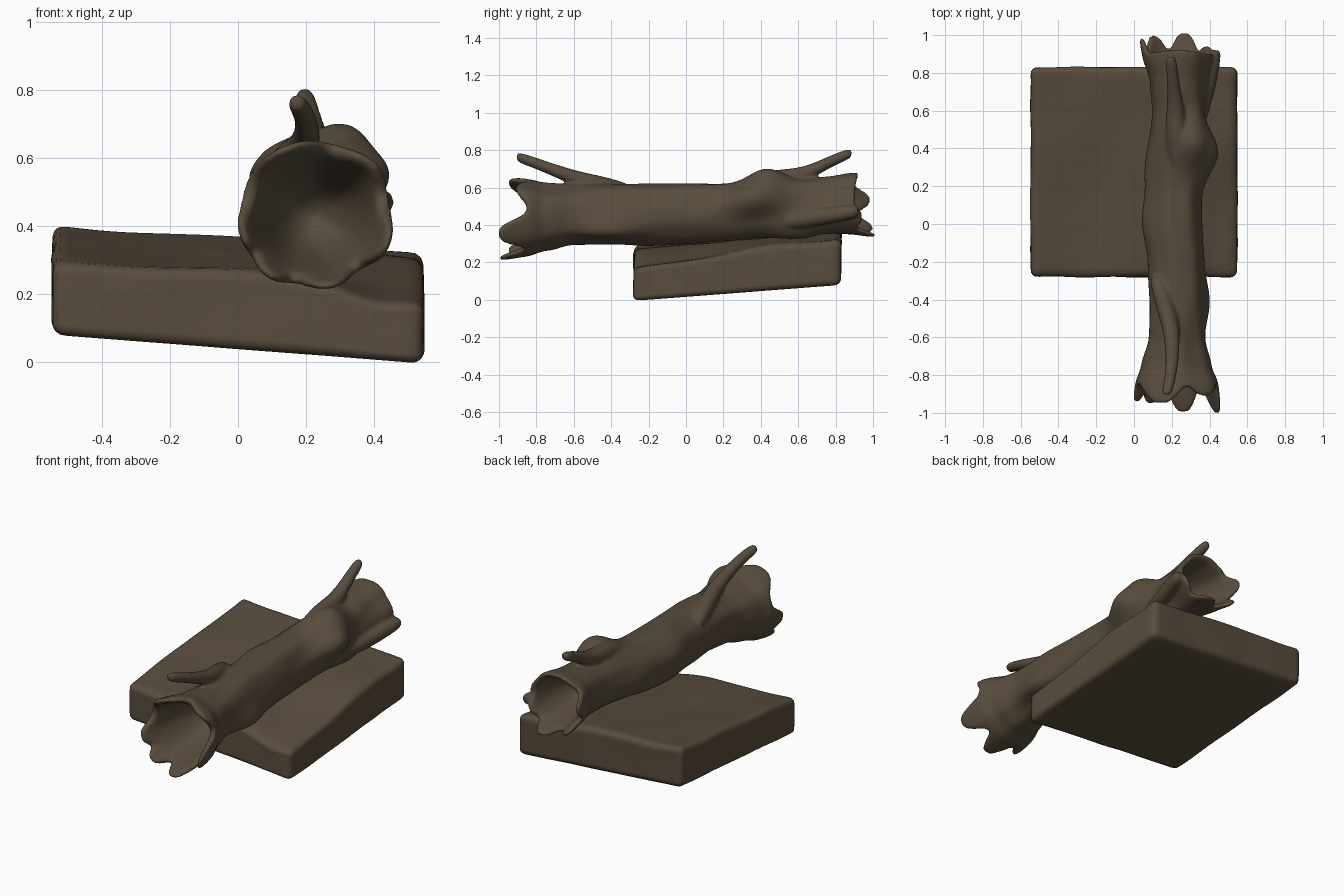
import bpy, bmesh, math
from mathutils import Vector, noise

cube = bpy.data.objects.get("Cube")
if cube:
    bpy.data.objects.remove(cube)

bark = bpy.data.materials.new("dark_brown_bark")
bark.use_nodes = True
colour = (0.098, 0.073, 0.047, 1)
bark.diffuse_color = colour
bsdf = bark.node_tree.nodes["Principled BSDF"]
bsdf.inputs["Base Color"].default_value = colour
bsdf.inputs["Roughness"].default_value = 0.9


def finish(name, bm):
    bmesh.ops.recalc_face_normals(bm, faces=bm.faces)
    for f in bm.faces:
        f.smooth = True
    mesh = bpy.data.meshes.new(name)
    bm.to_mesh(mesh)
    bm.free()
    mesh.materials.append(bark)
    obj = bpy.data.objects.new(name, mesh)
    bpy.context.scene.collection.objects.link(obj)
    return obj


def loft(bm, rings):
    """Skin a list of point rings and close both ends."""
    loops = [[bm.verts.new(p) for p in ring] for ring in rings]
    n = len(loops[0])
    for a, b in zip(loops, loops[1:]):
        for i in range(n):
            j = (i + 1) % n
            bm.faces.new((a[i], a[j], b[j], b[i]))
    bm.faces.new(loops[0][::-1])
    bm.faces.new(loops[-1])


def branch(bm, points):
    """Tapered limb running along y; each point is x, y, z, radius."""
    first, last = points[0], points[-1]
    points = [(*first[:3], first[3] * 0.4)] + points + [(*last[:3], last[3] * 0.5)]
    rings = []
    for x, y, z, r in points:
        rings.append([(x + r * math.cos(k * math.tau / 12), y, z + r * math.sin(k * math.tau / 12))
                      for k in range(12)])
    loft(bm, rings)


# Hollow log: trunk stations are y, centre x, centre z, x radius, z radius
SEGS = 72
trunk = [
    (-0.85, 0.223, 0.43, 0.217, 0.21),
    (-0.75, 0.222, 0.438, 0.185, 0.185),
    (-0.6, 0.225, 0.455, 0.15, 0.16),
    (-0.4, 0.232, 0.46, 0.15, 0.157),
    (-0.2, 0.226, 0.457, 0.152, 0.16),
    (0.0, 0.208, 0.46, 0.163, 0.162),
    (0.2, 0.215, 0.468, 0.152, 0.16),
    (0.4, 0.23, 0.48, 0.15, 0.152),
    (0.6, 0.24, 0.49, 0.142, 0.148),
    (0.75, 0.235, 0.505, 0.148, 0.155),
    (0.9, 0.23, 0.515, 0.185, 0.168),
]
# Knots and swellings: y, angle, height, length, angular width
knots = [(0.43, 68, 0.09, 0.12, 30), (0.37, 20, 0.075, 0.13, 26), (-0.42, -32, 0.05, 0.15, 20),
         (0.33, 180, 0.02, 0.1, 30), (0.6, -65, 0.03, 0.12, 28), (-0.4, 120, 0.015, 0.12, 20),
         (0.08, 20, -0.012, 0.1, 20), (0.6, 10, -0.015, 0.1, 20),
         (-0.9, 40, 0.022, 0.12, 22), (-0.9, 140, 0.015, 0.12, 20)]
# Torn rim teeth: angle, length, angular width
front_teeth = [(-20, 0.155, 22), (-80, 0.15, 21), (-128, 0.105, 17), (195, 0.095, 20),
               (112, 0.1, 28), (48, 0.06, 20)]
back_teeth = [(174, 0.085, 20), (229, 0.1, 21), (281, 0.115, 21), (332, 0.045, 20), (90, 0.02, 50)]


def turn(angle, target):
    return (math.degrees(angle) - target + 180) % 360 - 180


def tooth(angle, teeth):
    return max(t[1] * math.exp(-abs(turn(angle, t[0]) / t[2]) ** 3.2) for t in teeth)


def swelling(y, angle):
    return sum(h * math.exp(-((y - ky) / length) ** 2 - (turn(angle, a) / width) ** 2)
               for ky, a, h, length, width in knots)


def ring(station, scale=1.0, reach=0.0, y=None):
    y0, cx, cz, rx, rz = station
    side, teeth = (-1, front_teeth) if y0 < 0 else (1, back_teeth)
    y0 = y0 if y is None else y
    points = []
    for k in range(SEGS):
        a = k * math.tau / SEGS
        c, s = math.cos(a), math.sin(a)
        r = scale * (1 + 0.09 * noise.noise(Vector((c * 1.6, y0 * 3, s * 1.6))))
        spike = reach * tooth(a, teeth)
        out = scale * swelling(y0, a) + 0.17 * spike
        points.append((cx + (rx * r + out) * c, y0 + side * spike, cz + (rz * r + out) * s))
    return points


def mouth(station):
    """Rings from the bottom of the hollow out to the torn rim."""
    y, side = station[0], -1 if station[0] < 0 else 1
    cup = [ring(station, sc, 0, y - side * depth)
           for sc, depth in ((0.04, 0.36), (0.3, 0.33), (0.52, 0.24), (0.68, 0.12), (0.8, 0.0))]
    return cup + [ring(station, 0.84, 0.6), ring(station, 0.87, 1.03),
                  ring(station, 0.99, 1.03), ring(station, 1.0, 0.6)]


body = []
for a, b in zip(trunk, trunk[1:]):
    for i in range(4):
        t = i / 4
        e = t * t * (3 - 2 * t)
        body.append((a[0] + (b[0] - a[0]) * t, *[p + (q - p) * e for p, q in zip(a[1:], b[1:])]))
body.append(trunk[-1])

bm = bmesh.new()
loft(bm, mouth(trunk[0]) + [ring(s) for s in body] + mouth(trunk[-1])[::-1])

# Broken limbs and side splinter
branch(bm, [(0.12, -0.28, 0.57, 0.045), (0.16, -0.42, 0.605, 0.055), (0.2, -0.55, 0.635, 0.048),
            (0.205, -0.7, 0.69, 0.037), (0.195, -0.8, 0.73, 0.033), (0.172, -0.905, 0.765, 0.031)])
branch(bm, [(0.23, 0.3, 0.6, 0.05), (0.225, 0.45, 0.64, 0.06), (0.22, 0.58, 0.65, 0.052),
            (0.215, 0.68, 0.69, 0.041), (0.205, 0.78, 0.745, 0.034), (0.195, 0.885, 0.785, 0.031)])
branch(bm, [(0.31, 0.45, 0.42, 0.045), (0.35, 0.6, 0.425, 0.052), (0.395, 0.75, 0.45, 0.048),
            (0.428, 0.92, 0.475, 0.041)])
log = finish("hollow_log", bm)
log.modifiers.new("Round", 'SUBSURF').levels = 1
log.modifiers["Round"].render_levels = 1
remesh = log.modifiers.new("Fuse", 'REMESH')
remesh.mode = 'VOXEL'
remesh.voxel_size = 0.009
remesh.use_smooth_shade = True
soften = log.modifiers.new("Soften", 'SMOOTH')
soften.factor = 0.5
soften.iterations = 10

# Tilted slab with a worn, uneven top
HALF = Vector((0.547, 0.555, 0.11))
ROUND = 0.035


def top_height(x, y):
    u, v = (x + 0.55) / 1.1, (y + 0.555) / 1.11
    h = (0.30 * (1 - u) + 0.175 * u) * (1 - v) + (0.405 * (1 - u) + 0.325 * u) * v
    h += 0.04 * math.exp(-((x - 0.08) / 0.22) ** 2) * (1 - v)
    h -= 0.025 * math.exp(-((x - 0.4) / 0.1) ** 2) * (1 - v) ** 3
    # Raised shelf towards the back right
    h += 0.03 * math.exp(-((x - 0.45) / 0.2) ** 2 - ((y - 0.15) / 0.22) ** 2)
    return h + 0.012 * noise.noise(Vector((x * 3, y * 3, 0)))


bm = bmesh.new()
bmesh.ops.create_cube(bm, size=2)
bmesh.ops.subdivide_edges(bm, edges=bm.edges[:], cuts=47, use_grid_fill=True)
for v in bm.verts:
    p = Vector([c * h for c, h in zip(v.co, HALF)])
    core = Vector([max(ROUND - h, min(h - ROUND, c)) for c, h in zip(p, HALF)])
    if (p - core).length > 0:
        p = core + (p - core).normalized() * ROUND
    t = (p.z + HALF.z) / (2 * HALF.z)
    low = 0.085 * (0.55 - p.x) / 1.1 + 0.085 * (p.y + 0.555) / 1.11 - 0.009
    wobble = 0.006 * noise.noise(p * 5)
    v.co = (p.x + wobble, p.y + 0.275 + wobble, low * (1 - t) + top_height(p.x, p.y) * t)
finish("stone_slab", bm)
